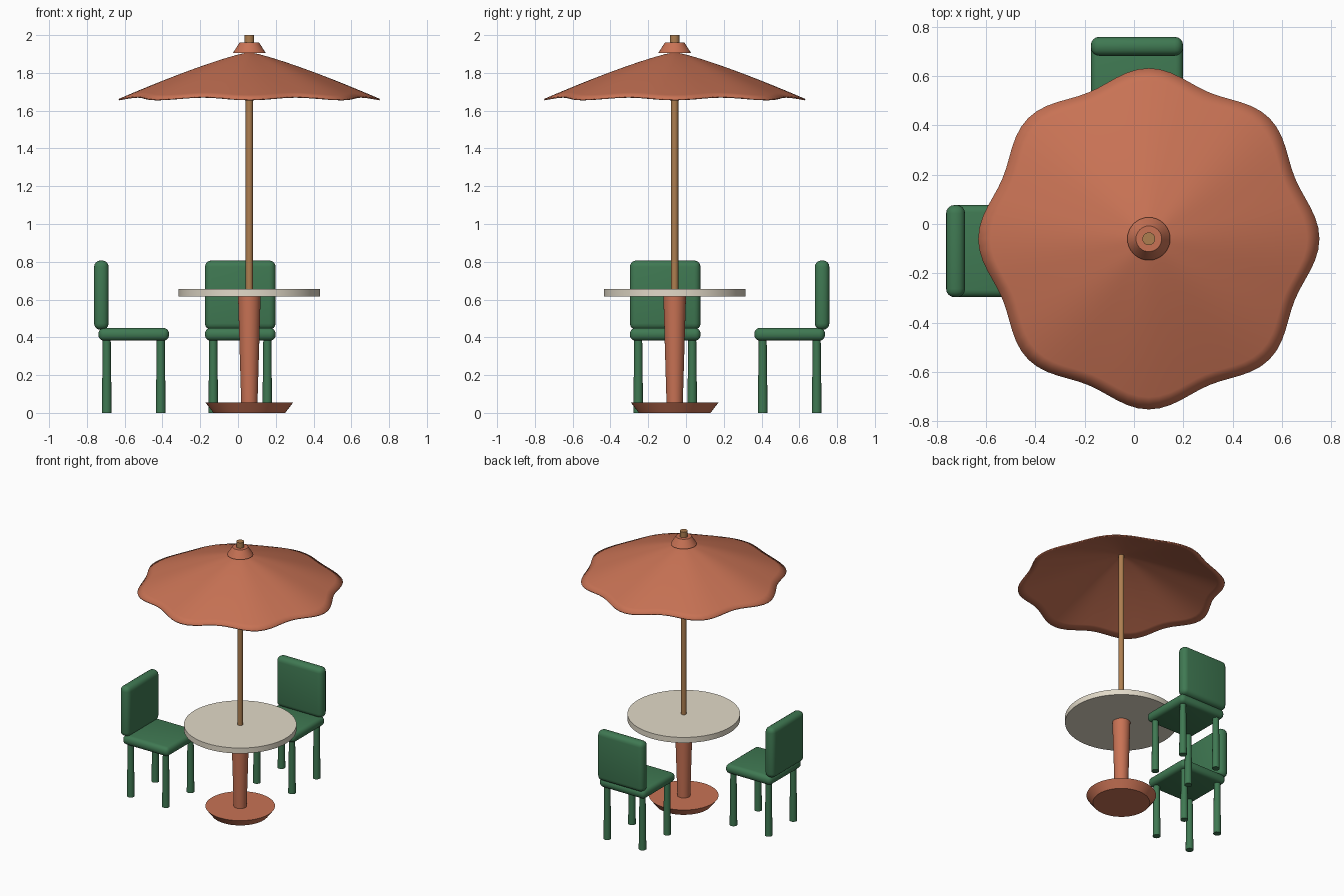
import bpy, bmesh, math

if "Cube" in bpy.data.objects:
    bpy.data.objects.remove(bpy.data.objects["Cube"])

CX, CY = 0.06, -0.06  # table and parasol axis


def material(name, rgb):
    m = bpy.data.materials.new(name)
    m.diffuse_color = (*rgb, 1)
    m.use_nodes = True
    m.node_tree.nodes["Principled BSDF"].inputs["Base Color"].default_value = m.diffuse_color
    return m


TERRACOTTA = material("terracotta", (0.58, 0.17, 0.09))
GREEN = material("green", (0.05, 0.19, 0.085))
WOOD = material("wood", (0.42, 0.21, 0.08))
CREAM = material("cream", (0.76, 0.70, 0.58))


def finish(ob, name, mat, angle=40):
    ob.name = name
    ob.data.materials.append(mat)
    bpy.ops.object.select_all(action='DESELECT')
    ob.select_set(True)
    bpy.context.view_layer.objects.active = ob
    bpy.ops.object.shade_smooth_by_angle(angle=math.radians(angle))
    return ob


def frustum(name, x, y, z0, z1, r0, r1, mat, sides=48):
    bpy.ops.mesh.primitive_cone_add(vertices=sides, radius1=r0, radius2=r1, depth=z1 - z0,
                                    location=(x, y, (z0 + z1) / 2))
    return finish(bpy.context.object, name, mat)


def rounded_box(name, lo, hi, radius, mat):
    me = bpy.data.meshes.new(name)
    bm = bmesh.new()
    bmesh.ops.create_cube(bm, size=1)
    for v in bm.verts:
        v.co = [(a + b) / 2 + c * (b - a) for a, b, c in zip(lo, hi, v.co)]
    bmesh.ops.bevel(bm, geom=bm.edges[:], offset=radius, segments=4, profile=0.5, affect='EDGES')
    bm.to_mesh(me)
    bm.free()
    ob = bpy.data.objects.new(name, me)
    bpy.context.collection.objects.link(ob)
    return finish(ob, name, mat)


# Table and parasol stand
frustum("base", CX, CY, 0, 0.055, 0.19, 0.232, TERRACOTTA)
frustum("pedestal", CX, CY, 0.05, 0.62, 0.043, 0.06, TERRACOTTA)
frustum("tabletop", CX, CY, 0.615, 0.655, 0.375, 0.375, CREAM, 64)
frustum("pole", CX, CY, 0.62, 1.97, 0.019, 0.019, WOOD, 24)
frustum("canopy_cap", CX, CY, 1.905, 1.96, 0.087, 0.052, TERRACOTTA, 32)
frustum("finial", CX, CY, 1.955, 2.0, 0.026, 0.026, WOOD, 24)


# Canopy: eight ribs with scalloped panels between them
def canopy(rings=14, segs=96):
    bm = bmesh.new()
    apex = bm.verts.new((0, 0, 1.91))
    prev = None
    for i in range(1, rings + 1):
        t = i / rings
        row = []
        for j in range(segs):
            a = 2 * math.pi * j / segs
            dip = (1 - math.cos(8 * a)) / 2   # 0 on a rib, 1 mid panel
            r = t * (0.692 - 0.05 * dip)
            z = 1.91 - (0.248 - 0.014 * dip) * t ** 1.2
            row.append(bm.verts.new((r * math.cos(a), r * math.sin(a), z)))
        for j in range(segs):
            k = (j + 1) % segs
            if prev:
                bm.faces.new((prev[j], row[j], row[k], prev[k]))
            else:
                bm.faces.new((apex, row[j], row[k]))
        prev = row
    me = bpy.data.meshes.new("canopy")
    bm.to_mesh(me)
    bm.free()
    ob = bpy.data.objects.new("canopy", me)
    ob.location = (CX, CY, 0)
    bpy.context.collection.objects.link(ob)
    mod = ob.modifiers.new("thickness", 'SOLIDIFY')
    mod.thickness = 0.008
    mod.offset = -1
    finish(ob, "canopy", TERRACOTTA)


canopy()


# Chair built facing +x, then turned and placed
def chair(tag, x, y, turn):
    parts = [
        rounded_box(tag + "_seat", (-0.187, -0.187, 0.382), (0.187, 0.187, 0.45), 0.03, GREEN),
        rounded_box(tag + "_backrest", (-0.21, -0.187, 0.44), (-0.133, 0.187, 0.807), 0.034, GREEN),
    ]
    for sx, fb in ((1, "front"), (-1, "back")):
        for sy, lr in ((1, "left"), (-1, "right")):
            parts.append(frustum(f"{tag}_{fb}_{lr}_leg", 0.143 * sx, 0.143 * sy,
                                 0, 0.40, 0.026, 0.021, GREEN, 16))
    root = bpy.data.objects.new(tag, None)
    bpy.context.collection.objects.link(root)
    for p in parts:
        p.parent = root
    root.location = (x, y, 0)
    root.rotation_euler.z = turn


chair("left_chair", -0.552, -0.11, 0)
chair("rear_chair", 0.012, 0.549, -math.pi / 2)
